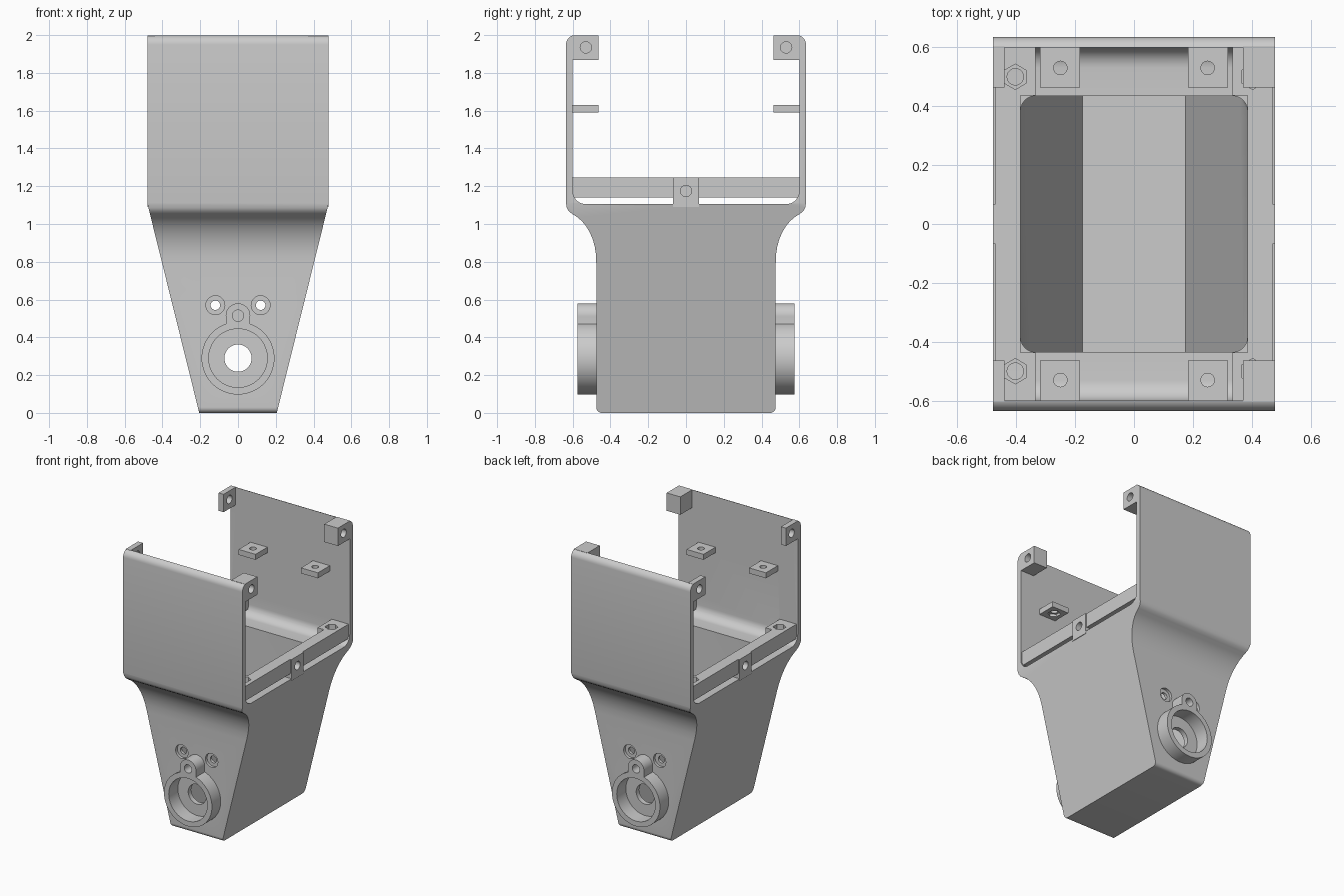
import bpy, bmesh, math

if "Cube" in bpy.data.objects:
    bpy.data.objects.remove(bpy.data.objects["Cube"])

grey = bpy.data.materials.new("plain_grey")
grey.diffuse_color = (0.6, 0.6, 0.6, 1)
grey.use_nodes = True
grey.node_tree.nodes["Principled BSDF"].inputs["Base Color"].default_value = grey.diffuse_color


def prism(name, pts, axis, a, b):
    """Extrude a 2D outline along an axis; outline is in the other two axes in order."""
    def place(p, t):
        return {"x": (t, p[0], p[1]), "y": (p[0], t, p[1]), "z": (p[0], p[1], t)}[axis]
    bm = bmesh.new()
    lo = [bm.verts.new(place(p, a)) for p in pts]
    hi = [bm.verts.new(place(p, b)) for p in pts]
    bm.faces.new(lo)
    bm.faces.new(hi)
    n = len(pts)
    for i in range(n):
        bm.faces.new((lo[i], lo[(i + 1) % n], hi[(i + 1) % n], hi[i]))
    bmesh.ops.recalc_face_normals(bm, faces=bm.faces[:])
    me = bpy.data.meshes.new(name)
    bm.to_mesh(me)
    bm.free()
    me.materials.append(grey)
    ob = bpy.data.objects.new(name, me)
    bpy.context.collection.objects.link(ob)
    return ob


def box(x0, x1, y0, y1, z0, z1):
    return prism("box", [(x0, y0), (x1, y0), (x1, y1), (x0, y1)], "z", z0, z1)


def arc(cx, cy, r, a0, a1, n=8):
    return [(cx + r * math.cos(math.radians(a0 + (a1 - a0) * i / n)),
             cy + r * math.sin(math.radians(a0 + (a1 - a0) * i / n))) for i in range(n + 1)]


def rod(cx, cy, r, axis, a, b, n=40):
    return prism("rod", arc(cx, cy, r, 0, 360, n)[:-1], axis, a, b)


def mirror(half):
    return half + [(-u, v) for u, v in reversed(half)]


def combine(target, tool, op):
    mod = target.modifiers.new("combine", "BOOLEAN")
    mod.operation = op
    mod.solver = "EXACT"
    mod.object = tool
    bpy.context.view_layer.objects.active = target
    bpy.ops.object.modifier_apply(modifier=mod.name)
    bpy.data.objects.remove(tool)


# Outer shell: flared side profile trimmed by the tapered front outline
flare = [(0.475, 0.79), (0.477, 0.84), (0.483, 0.88), (0.494, 0.92), (0.509, 0.955),
         (0.528, 0.987), (0.55, 1.014), (0.575, 1.036), (0.602, 1.053), (0.62, 1.067),
         (0.631, 1.085), (0.635, 1.11)]
side = arc(0.445, 0.03, 0.03, -90, 0) + flare + arc(0.585, 1.95, 0.05, 0, 90)
housing = prism("bracket_housing", mirror(side), "x", -0.48, 0.48)
taper = mirror([(0.205, -0.001), (0.4797, 1.108), (0.4797, 2.1)])
combine(housing, prism("taper", taper, "y", -1, 1), "INTERSECT")

# Open upper bay, running through both sides, with rounded floor corners
bay = arc(0.53, 1.175, 0.07, -90, 0) + [(0.6, 2.2)]
combine(housing, prism("bay", mirror(bay), "x", -1, 1), "DIFFERENCE")

# Lower cavity: rounded rectangular opening with tapered walls
r = 0.05
opening = []
for cx, cy, a in ((0.335, 0.385, 0), (-0.335, 0.385, 90), (-0.335, -0.385, 180), (0.335, -0.385, 270)):
    opening += arc(cx, cy, r, a, a + 90, 6)
cavity = prism("cavity", opening, "z", 0.04, 1.2)
inner = mirror([(0.175, 0.02), (0.175, 0.04), (0.441, 1.112), (0.441, 1.3)])
combine(cavity, prism("inner_taper", inner, "y", -1, 1), "INTERSECT")
combine(housing, cavity, "DIFFERENCE")

adds, cuts = [], []
for s in (-1, 1):
    def bx(x0, x1, y0, y1, z0, z1, sx=1, sy=1):
        xs, ys = sorted((sx * x0, sx * x1)), sorted((sy * y0, sy * y1))
        return box(*xs, *ys, z0, z1)

    # Side rail with centre lug and its blind screw hole
    adds.append(bx(0.386, 0.47, -0.61, 0.61, 1.14, 1.245, s))
    adds.append(bx(0.386, 0.479, -0.068, 0.068, 1.09, 1.245, s))
    cuts.append(rod(0, 1.175, 0.03, "x", *sorted((s * 0.41, s * 0.6))))

    for t in (-1, 1):
        # Rail end block with nut pocket
        adds.append(bx(0.335, 0.47, 0.437, 0.61, 1.14, 1.245, s, t))
        cuts.append(rod(s * 0.403, t * 0.5, 0.028, "z", 1.12, 1.3, 24))
        hexagon = arc(s * 0.403, t * 0.5, 0.043, 30, 390, 6)[:-1]
        cuts.append(prism("nut_pocket", hexagon, "z", 1.205, 1.3))
        # Small drilled shelf on the wall, nut pocket beneath
        adds.append(bx(0.183, 0.319, 0.463, 0.61, 1.59, 1.63, s, t))
        cuts.append(rod(s * 0.25, t * 0.53, 0.023, "z", 1.5, 1.7, 24))
        hexagon = arc(s * 0.25, t * 0.53, 0.043, 30, 390, 6)[:-1]
        cuts.append(prism("nut_pocket", hexagon, "z", 1.5, 1.608))
        # Top corner lug: thin on the left, a full block on the right
        inner_x = 0.37 if s > 0 else 0.44
        adds.append(bx(inner_x, 0.4797, 0.463, 0.604, 1.868, 1.998, s, t))
        reach = 0.40 if s > 0 else 0.3
        cuts.append(rod(t * 0.53, 1.935, 0.03, "x", *sorted((s * reach, s * 0.6))))
        # Counterbored screw holes above the bearing boss
        cuts.append(rod(s * 0.12, 0.57, 0.025, "y", *sorted((t * 0.3, t * 0.7)), 24))
        cuts.append(rod(s * 0.12, 0.57, 0.05, "y", *sorted((t * 0.455, t * 0.7))))

    # Bearing boss with small pin lug on top
    span = sorted((s * 0.455, s * 0.575))
    adds.append(rod(0, 0.29, 0.193, "y", *span, 64))
    adds.append(rod(0, 0.515, 0.065, "y", *span, 32))
    adds.append(box(-0.0645, 0.0645, *span, 0.40, 0.515))
    cuts.append(rod(0, 0.29, 0.155, "y", *sorted((s * 0.47, s * 0.7)), 64))
    cuts.append(rod(0, 0.29, 0.072, "y", *sorted((s * 0.3, s * 0.7)), 48))
    cuts.append(rod(0, 0.515, 0.03, "y", *sorted((s * 0.47, s * 0.7)), 24))

for tool in adds:
    combine(housing, tool, "UNION")
for tool in cuts:
    combine(housing, tool, "DIFFERENCE")

# Smooth curves, keep edges crisp
bpy.ops.object.select_all(action="DESELECT")
housing.select_set(True)
bpy.context.view_layer.objects.active = housing
bpy.ops.object.shade_smooth_by_angle(angle=math.radians(30))
